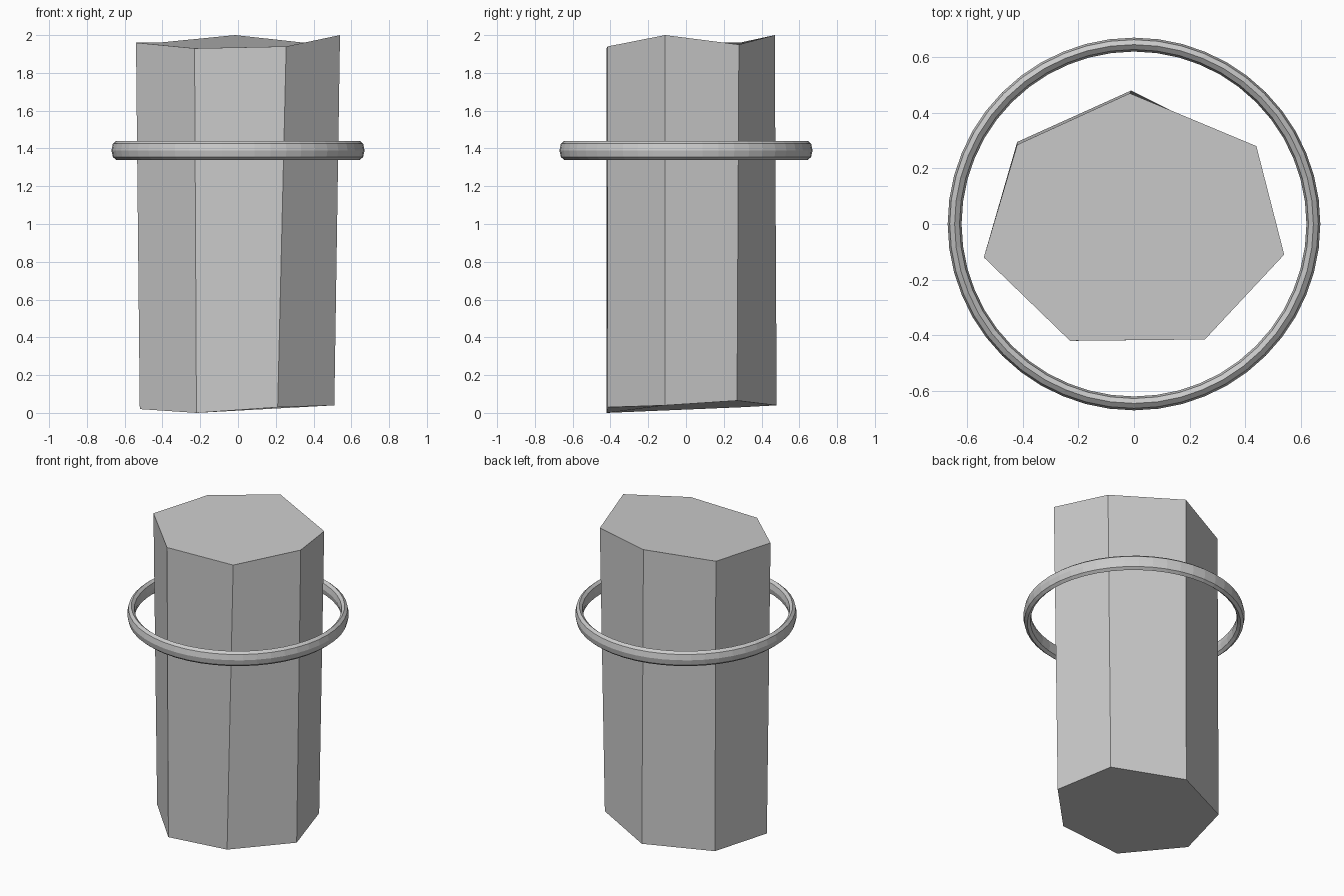
import bpy
import bmesh
from mathutils import Vector

default_cube = bpy.data.objects.get("Cube")
if default_cube:
    bpy.data.objects.remove(default_cube, do_unlink=True)


def make_material(name, color):
    material = bpy.data.materials.new(name)
    material.use_nodes = True
    material.diffuse_color = color
    shader = material.node_tree.nodes["Principled BSDF"]
    shader.inputs["Base Color"].default_value = color
    return material


def make_prism(name, lower_outline, upper_outline, material):
    """Join two matching outlines with flat side faces and end caps."""
    mesh = bpy.data.meshes.new(name)
    bm = bmesh.new()
    lower = [bm.verts.new(Vector(point)) for point in lower_outline]
    upper = [bm.verts.new(Vector(point)) for point in upper_outline]
    count = len(lower)
    for i in range(count):
        j = (i + 1) % count
        bm.faces.new((lower[i], lower[j], upper[j], upper[i]))
    bm.faces.new(list(reversed(lower)))
    bm.faces.new(upper)
    bmesh.ops.recalc_face_normals(bm, faces=bm.faces)
    bm.to_mesh(mesh)
    bm.free()
    mesh.materials.append(material)
    prism = bpy.data.objects.new(name, mesh)
    bpy.context.collection.objects.link(prism)
    return prism


stone_grey = make_material("stone grey", (0.6, 0.6, 0.6, 1))

# Uneven seven-sided column, outlines run counterclockwise from its left side
column_bottom = [
    (0.51, -0.11, 0.04), (0.41, 0.27, 0.065), (-0.01, 0.48, 0.04),
    (-0.42, 0.295, 0.03), (-0.52, -0.11, 0.02), (-0.22, -0.42, 0),
    (0.21, -0.415, 0.03),
]
column_top = [
    (0.54, -0.11, 2), (0.44, 0.28, 1.95), (-0.015, 0.47, 2),
    (-0.42, 0.285, 1.96), (-0.54, -0.12, 1.96), (-0.23, -0.42, 1.93),
    (0.255, -0.415, 1.94),
]
make_prism("column", column_bottom, column_top, stone_grey)

# Floating ring, stretched upright so its section is a tall oval
bpy.ops.mesh.primitive_torus_add(
    major_segments=48, minor_segments=8,
    major_radius=0.645, minor_radius=0.025, location=(0, 0, 1.39))
ring = bpy.context.object
ring.name = "floating_ring"
ring.scale.z = 2
ring.data.materials.append(stone_grey)
